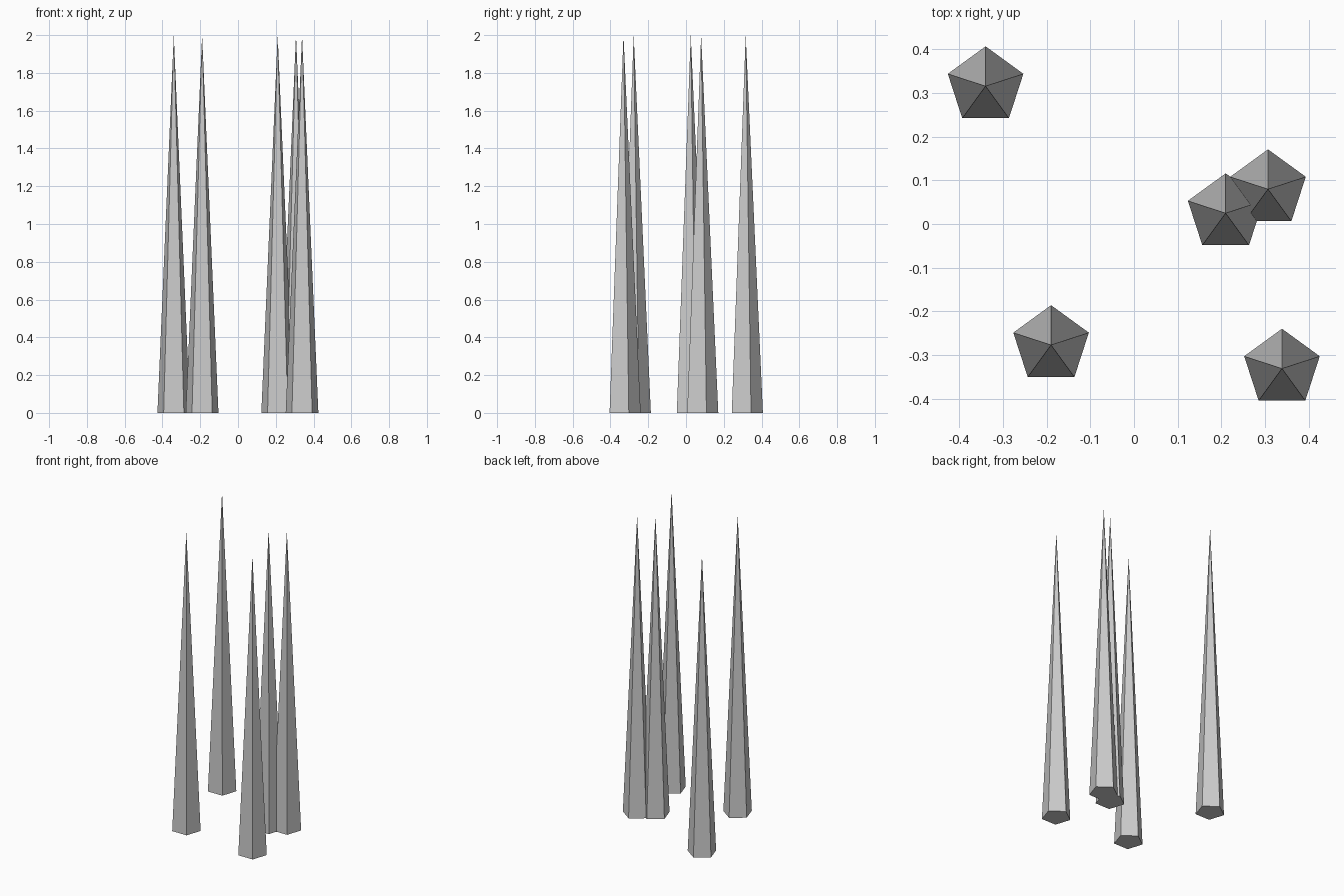
import bpy

if "Cube" in bpy.data.objects:
    bpy.data.objects.remove(bpy.data.objects["Cube"])

RADIUS = 0.091
HEIGHT = 2.0

# Centres of the five spikes on the ground
centres = [(-0.34, 0.316), (0.21, 0.025), (0.307, 0.08), (-0.19, -0.277), (0.339, -0.331)]

# Tall five-sided spikes, one corner pointing to the back (+y)
for i, (x, y) in enumerate(centres, 1):
    bpy.ops.mesh.primitive_cone_add(vertices=5, radius1=RADIUS, radius2=0,
                                    depth=HEIGHT, location=(x, y, HEIGHT / 2))
    bpy.context.object.name = f"spike_{i}"
